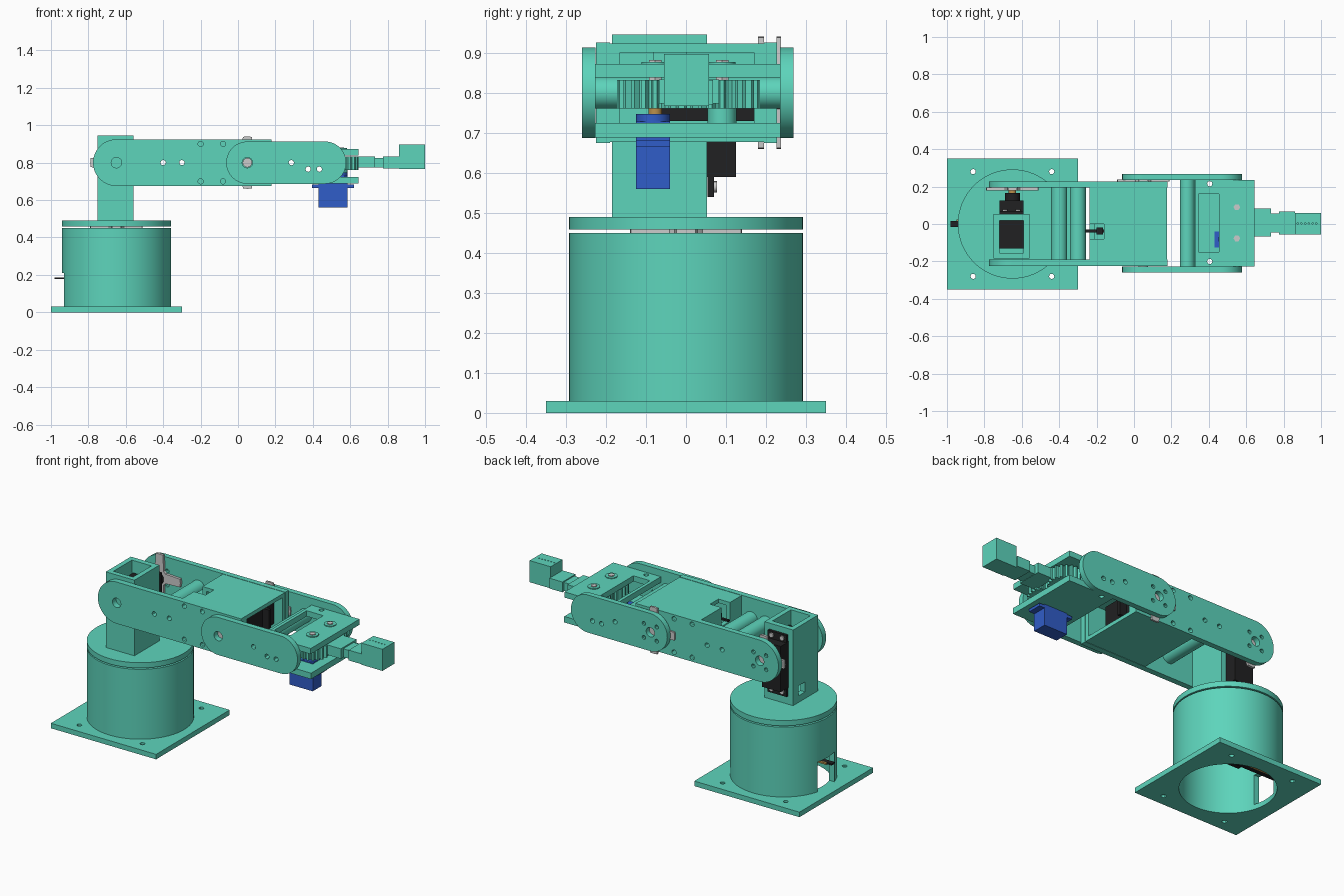
import bpy, bmesh
from math import sin, cos, pi, radians

cube = bpy.data.objects.get("Cube")
if cube:
    bpy.data.objects.remove(cube, do_unlink=True)


def material(name, rgb, roughness=.6):
    mat = bpy.data.materials.new(name)
    mat.use_nodes = True
    color = (*rgb, 1)
    mat.diffuse_color = color
    shader = mat.node_tree.nodes["Principled BSDF"]
    shader.inputs["Base Color"].default_value = color
    shader.inputs["Roughness"].default_value = roughness
    return mat


teal = material("teal plastic", (.11, .66, .50))
black = material("black servo", (.015, .015, .016))
blue = material("blue servo", (.03, .11, .58))
grey = material("light grey", (.6, .6, .6))
brass = material("brass", (.5, .28, .07))


# Every shape is a flat outline pushed along one axis
def prism(outline, span, axis="Z"):
    order = {"Z": lambda u, v, w: (u, v, w),
             "Y": lambda u, v, w: (u, w, v),
             "X": lambda u, v, w: (w, u, v)}[axis]

    def build(bm):
        low, high = [[bm.verts.new(order(u, v, w)) for u, v in outline] for w in span]
        bm.faces.new(low[::-1])
        bm.faces.new(high)
        for i in range(len(low)):
            bm.faces.new((low[i - 1], low[i], high[i], high[i - 1]))
    return build


def box(x, y, z):
    return prism([(x[0], y[0]), (x[1], y[0]), (x[1], y[1]), (x[0], y[1])], z)


def arc(center, radius, start, end, steps):
    angles = [radians(start + (end - start) * i / steps) for i in range(steps + 1)]
    return [(center[0] + radius * cos(a), center[1] + radius * sin(a)) for a in angles]


def rod(center, radius, span, axis="Z", sides=32):
    return prism(arc(center, radius, 0, 360, sides)[:-1], span, axis)


def horn(center, span, axis="Y"):
    outline = []
    for turn in range(0, 360, 90):
        outline += arc(center, .14, turn - 10, turn + 10, 2)
        outline += arc(center, .05, turn + 35, turn + 55, 2)
    return prism(outline, span, axis)


def gear(center, radius, span, teeth=20):
    outline = []
    for i in range(teeth):
        turn = 360 * i / teeth
        outline += arc(center, radius, turn - 3, turn + 3, 1)
        outline += arc(center, radius * .84, turn + 7, turn + 11, 1)
    return prism(outline, span)


def new_object(name, shapes):
    bm = bmesh.new()
    for shape in shapes:
        shape(bm)
    bmesh.ops.recalc_face_normals(bm, faces=bm.faces)
    mesh = bpy.data.meshes.new(name)
    bm.to_mesh(mesh)
    bm.free()
    obj = bpy.data.objects.new(name, mesh)
    bpy.context.collection.objects.link(obj)
    return obj


def part(name, color, shapes, cuts=()):
    obj = new_object(name, shapes)
    helpers = []
    for cut in cuts:
        helper = new_object("cutter", [cut])
        helper.hide_render = True
        helpers.append(helper)
        modifier = obj.modifiers.new("cut", "BOOLEAN")
        modifier.operation = "DIFFERENCE"
        modifier.solver = "EXACT"
        modifier.object = helper
    if helpers:
        graph = bpy.context.evaluated_depsgraph_get()
        mesh = bpy.data.meshes.new_from_object(obj.evaluated_get(graph))
        obj.modifiers.clear()
        obj.data = mesh
        for helper in helpers:
            bpy.data.objects.remove(helper, do_unlink=True)
    obj.data.materials.clear()
    obj.data.materials.append(color)
    obj.data.shade_smooth()
    obj.data.set_sharp_from_angle(angle=radians(30))
    return obj


axis_x = -.65
hub = (axis_x, 0)
shoulder = (axis_x, .8)
elbow = (.05, .8)

# Base
part("base_plate", teal, [box(x=(-1, -.3), y=(-.35, .35), z=(0, .03))],
     [rod(hub, .26, (-1, 1), sides=64)]
     + [rod((axis_x + sx * .21, sy * .28), .014, (-1, 1), sides=12)
        for sx in (-1, 1) for sy in (-1, 1)])
part("base_drum", teal, [rod(hub, .292, (.03, .45), sides=64)],
     [rod(hub, .26, (0, .42), sides=64),
      box(x=(-1, -.8), y=(-.08, .08), z=(0, .21))])
part("turntable", teal, [rod(hub, .292, (.458, .49), sides=64)])
part("turntable_horn", grey, [horn(hub, (.448, .459), "Z")])
part("base_servo", black, [box(x=(-.78, -.52), y=(-.07, .07), z=(.2, .43)),
                           box(x=(-.84, -.46), y=(-.07, .07), z=(.36, .38))])
part("base_cable", black, [box(x=(-.98, -.7), y=(-.015, .015), z=(.177, .187)),
                           box(x=(-.72, -.7), y=(-.015, .015), z=(.18, .22))])
part("base_cable_stripe", brass, [box(x=(-.95, -.73), y=(.015, .025), z=(.177, .187))])

# Shoulder tower with its servo
part("shoulder_tower", teal, [box(x=(-.75, -.56), y=(-.185, .053), z=(.489, .945))],
     [box(x=(-.72, -.59), y=(-.155, .02), z=(.52, 1)),
      box(x=(-.72, -.59), y=(0, .1), z=(.585, .87)),
      box(x=(-.8, -.7), y=(-.06, 0), z=(.53, .59))])
part("shoulder_servo", black, [
    box(x=(-.718, -.592), y=(-.13, .125), z=(.59, .865)),
    box(x=(-.718, -.592), y=(.054, .07), z=(.54, .91)),
    rod(shoulder, .04, (.12, .165), "Y")])
part("shoulder_shaft", brass, [rod(shoulder, .02, (.16, .19), "Y")])
part("shoulder_horn", grey, [horn(shoulder, (.18, .195))])
part("servo_screws", grey, [rod((x, z), .014, (.07, .078), "Y", 12)
                            for x in (-.69, -.62) for z in (.565, .888)])


def pivot_holes(center, through):
    return [rod(center, .028, through, "Y", 20)]


def horn_holes(center, through):
    return [rod(c, .012, through, "Y", 10) for c in arc(center, .06, 45, 315, 3)]


def screw_holes(points, through):
    return [rod(p, .014, through, "Y", 12) for p in points]


# Upper arm
upper_holes = [(-.4, .8), (-.3, .8)] + [(x, z) for x in (-.2, -.08) for z in (.7, .9)]
upper_outline = arc(shoulder, .125, 90, 270, 32) + [(.178, .675), (.178, .925)]
for side, span, through in (("right", (-.225, -.19), (-.5, 0)), ("left", (.195, .228), (0, .5))):
    cuts = pivot_holes(shoulder, through) + screw_holes(upper_holes, through)
    cuts += pivot_holes(elbow, through)
    if side == "left":
        cuts += horn_holes(shoulder, through)
    part(side + "_upper_arm_plate", teal, [prism(upper_outline, span, "Y")], cuts)
for number, x in (("rear", -.4), ("front", -.3)):
    part(number + "_upper_arm_spacer", teal, [rod((x, .8), .043, (-.19, .195), "Y")],
         screw_holes([(x, .8)], (-1, 1)))
part("elbow_housing", teal, [box(x=(-.237, .176), y=(-.19, .195), z=(.677, .923))],
     [box(x=(-.21, .5), y=(-.165, .17), z=(.7, .9)),
      box(x=(-.3, -.16), y=(-.08, 0), z=(.81, 1))])
part("elbow_servo", black, [box(x=(-.1, .12), y=(-.09, .172), z=(.73, .865)),
                            box(x=(-.16, .165), y=(.06, .08), z=(.73, .865))])
part("elbow_cable", black, [box(x=(-.26, -.1), y=(-.045, -.03), z=(.83, .84)),
                            box(x=(-.2, -.165), y=(-.055, -.02), z=(.82, .86))])
part("elbow_horn", grey, [horn(elbow, (.226, .238))])
part("elbow_pivot", grey, [rod(elbow, .025, (-.228, -.17), "Y")])

# Forearm
fore_outline = arc(elbow, .113, 90, 270, 32) + arc((.465, .8), .113, -90, 90, 32)
for side, span, through in (("right", (-.26, -.226), (-.5, 0)), ("left", (.235, .268), (0, .5))):
    cuts = pivot_holes(elbow, through)
    cuts += screw_holes([(.285, .8), (.375, .765), (.435, .765)], through)
    if side == "left":
        cuts += horn_holes(elbow, through)
    part(side + "_forearm_plate", teal, [prism(fore_outline, span, "Y")], cuts)
part("forearm_spacer", teal, [rod((.285, .8), .04, (-.227, .236), "Y")],
     screw_holes([(.285, .8)], (-1, 1)))

# Gripper deck, gears and servo
driver, follower = (.55, -.077), (.55, .09)
deck_holes = [rod((.405, y), .014, (0, 2), sides=12) for y in (-.2, .215)]
part("gripper_top_plate", teal, [box(x=(.325, .643), y=(-.227, .236), z=(.838, .872))],
     [box(x=(.345, .455), y=(-.15, .16), z=(.5, 1))] + deck_holes)
part("gripper_bottom_plate", teal, [box(x=(.345, .645), y=(-.227, .236), z=(.688, .724))],
     deck_holes)
part("gripper_gears", teal, [gear(driver, .095, (.76, .832)),
                             gear(follower, .095, (.76, .832))])
part("follower_post", teal, [rod(follower, .036, (.72, .762))])
part("gear_bolt_washers", teal, [rod(c, .034, (.87, .877)) for c in (driver, follower)])
part("gear_bolts", grey, [rod(c, .018, (.83, .882), sides=6) for c in (driver, follower)])
part("gripper_servo", blue, [
    box(x=(.43, .585), y=(-.125, -.04), z=(.56, .728)),
    box(x=(.395, .62), y=(-.125, -.04), z=(.665, .682)),
    rod((.543, -.0825), .0425, (.72, .747)),
    rod((.475, -.0825), .025, (.72, .747))])
part("gripper_servo_shaft", brass, [rod(driver, .017, (.745, .765), sides=16)])
part("gripper_shaft_cap", grey, [rod(driver, .014, (.764, .778), sides=16)])

# Gripper jaws
part("jaw_links", teal, [box(x=(.625, .732), y=(-.068, .082), z=(.773, .833))])
part("jaw_necks", teal, [box(x=(.73, .777), y=(-.045, .055), z=(.775, .825))])
part("jaw_shanks", teal, [box(x=(.775, .862), y=(-.055, .068), z=(.77, .832))])
part("jaw_tips", teal, [box(x=(.86, 1), y=(-.055, .058), z=(.767, .897))],
     [rod((.875 + i * .02, .003), .004, (.8, 1), sides=8) for i in range(6)])
